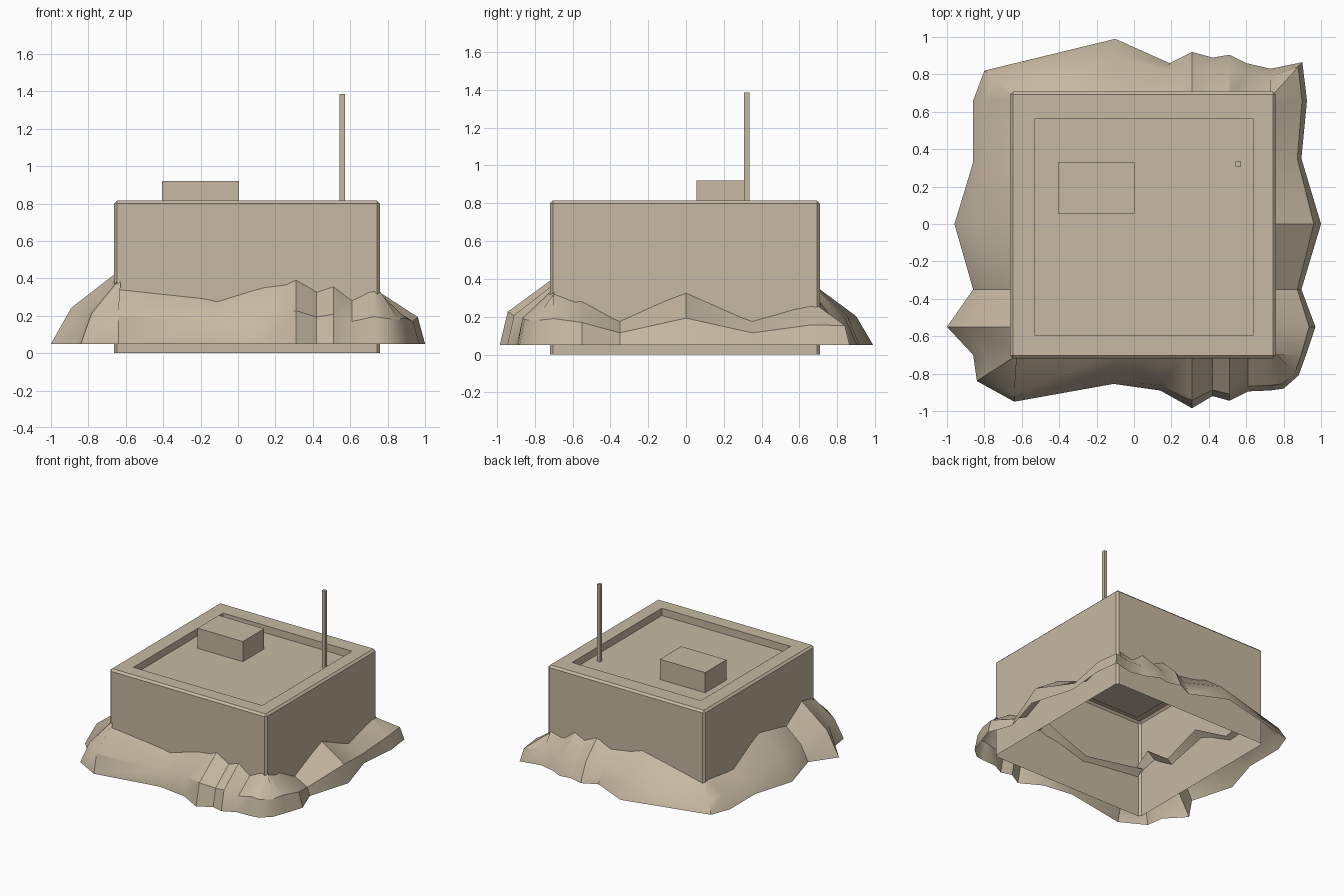
import bpy, bmesh, math
from mathutils import Vector

if "Cube" in bpy.data.objects:
    bpy.data.objects.remove(bpy.data.objects["Cube"])

sand = bpy.data.materials.new("sandstone")
sand.diffuse_color = (0.571, 0.485, 0.361, 1)
sand.use_nodes = True
sand.node_tree.nodes["Principled BSDF"].inputs["Base Color"].default_value = sand.diffuse_color

X0, X1, Y0, Y1, TOP = -0.662, 0.758, -0.72, 0.708, 0.815
FLOOR = 0.755


def finish(bm, name):
    me = bpy.data.meshes.new(name)
    bm.to_mesh(me)
    bm.free()
    ob = bpy.data.objects.new(name, me)
    bpy.context.collection.objects.link(ob)
    me.materials.append(sand)
    return ob


def box_mesh(lo, hi):
    bm = bmesh.new()
    bmesh.ops.create_cube(bm, size=1)
    for v in bm.verts:
        v.co = Vector([lo[i] if v.co[i] < 0 else hi[i] for i in range(3)])
    return bm


# Building: open-bottomed shell, chamfered edges, sunken roof
bm = box_mesh((X0, Y0, 0), (X1, Y1, TOP))
bottom = [f for f in bm.faces if f.normal.z < -0.5]
bmesh.ops.delete(bm, geom=bottom, context='FACES_ONLY')
edges = [e for e in bm.edges if max(v.co.z for v in e.verts) > 0.1]
bmesh.ops.bevel(bm, geom=edges, offset=0.016, segments=1, affect='EDGES')
bm.normal_update()
roof = max(bm.faces, key=lambda f: f.calc_center_median().z)
bmesh.ops.inset_individual(bm, faces=[roof], thickness=0.12)
for v in roof.verts:
    v.co.x = -0.53 if v.co.x < 0 else 0.635
    v.co.y = -0.595 if v.co.y < 0 else 0.565
bmesh.ops.inset_individual(bm, faces=[roof], thickness=0, depth=0)
for v in roof.verts:
    v.co.z = FLOOR
finish(bm, "building_shell")

# Roof fittings
finish(box_mesh((-0.405, 0.055, FLOOR), (0.005, 0.33, 0.92)), "roof_box")
finish(box_mesh((0.543, 0.307, FLOOR), (0.572, 0.335, 1.385)), "roof_mast")

# Rock skirt: outline at the foot (x, y) and height where it meets the wall,
# counter-clockwise from the front left corner
outline = [
    (-0.84, -0.84, 0.36), (-0.64, -0.95, 0.34), (-0.11, -0.855, 0.275),
    (0.14, -0.89, 0.35), (0.31, -0.985, 0.39), (0.42, -0.92, 0.325),
    (0.51, -0.945, 0.355), (0.61, -0.895, 0.28), (0.73, -0.89, 0.33),
    (0.80, -0.88, 0.31), (0.88, -0.81, 0.30), (0.92, -0.70, 0.32),
    (0.97, -0.55, 0.28), (0.895, -0.35, 0.175), (1.0, 0.0, 0.325),
    (0.895, 0.35, 0.175), (0.925, 0.66, 0.255), (0.90, 0.865, 0.25),
    (0.73, 0.83, 0.28), (0.60, 0.86, 0.26), (0.51, 0.905, 0.33),
    (0.42, 0.89, 0.29), (0.31, 0.92, 0.34), (0.19, 0.86, 0.28),
    (-0.10, 0.99, 0.345), (-0.80, 0.82, 0.22), (-0.86, 0.66, 0.24),
    (-0.86, 0.33, 0.20), (-0.96, 0.0, 0.37), (-0.86, -0.35, 0.29),
    (-1.0, -0.55, 0.42), (-0.86, -0.70, 0.37),
]
bm = bmesh.new()
rings = []
for x, y, h in outline:
    foot = Vector((x, y, 0.05))
    wall = Vector((min(max(x, X0), X1), min(max(y, Y0), Y1), h))
    mid = wall.lerp(foot, 0.84 if x > y else 0.68)
    mid.z = 0.05 + 0.52 * (h - 0.05)
    inner = wall + (wall - mid) * 0.3      # tucks through the wall
    rings.append([bm.verts.new(p) for p in (foot, mid, inner)])
for a, b in zip(rings, rings[1:] + rings[:1]):
    for k in range(2):
        bm.faces.new((a[k], b[k], b[k + 1], a[k + 1]))
rock = finish(bm, "rock_skirt")
bpy.context.view_layer.objects.active = rock
rock.select_set(True)
bpy.ops.object.shade_smooth_by_angle(angle=math.radians(35))
